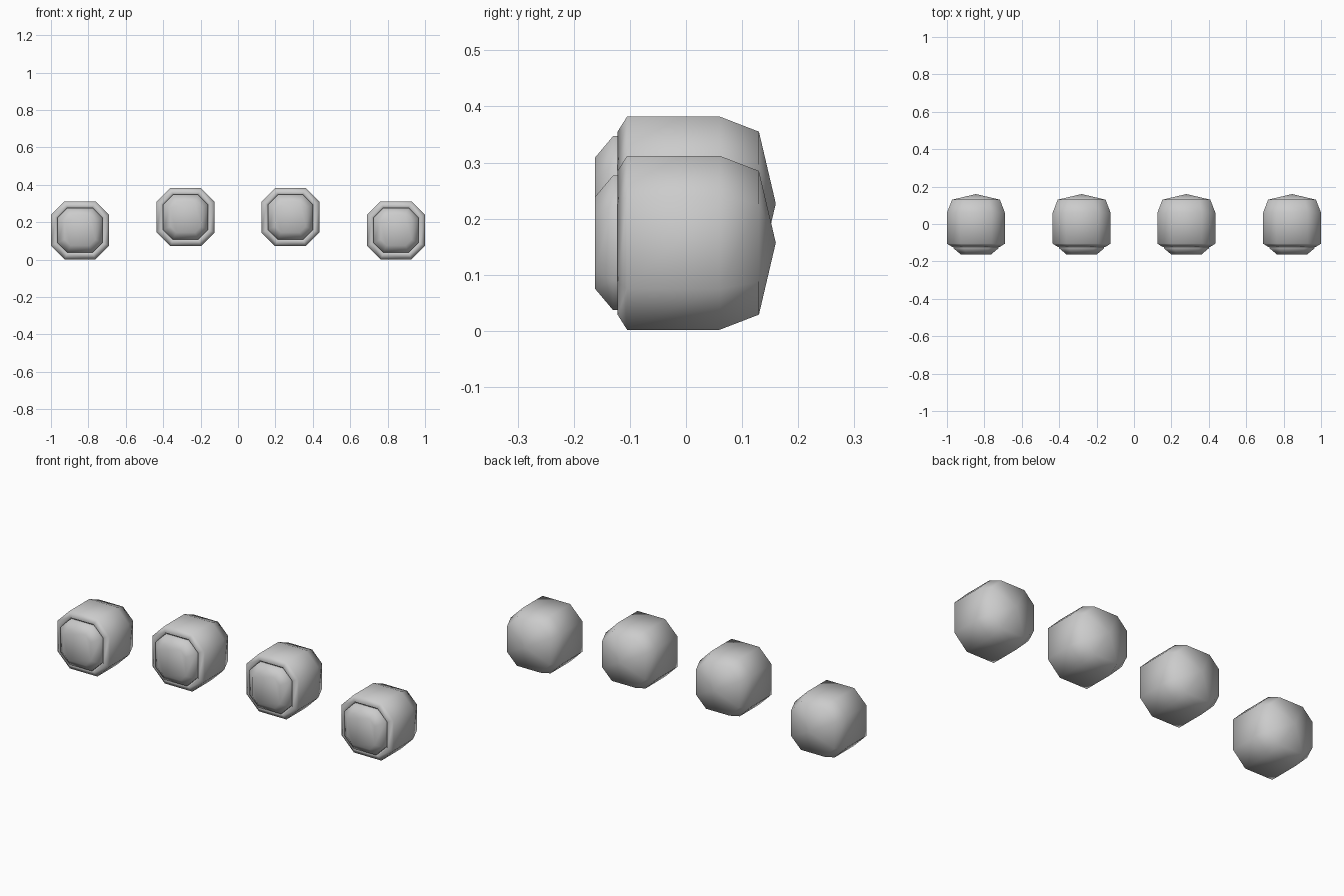
import bpy
import bmesh

cube = bpy.data.objects.get("Cube")
if cube:
    bpy.data.objects.remove(cube, do_unlink=True)

GREY = (0.6, 0.6, 0.6, 1)
grey = bpy.data.materials.new("plain_grey")
grey.use_nodes = True
grey.diffuse_color = GREY
grey.node_tree.nodes["Principled BSDF"].inputs["Base Color"].default_value = GREY


def octagon(bm, y, half, flat):
    """Ring of a square with cut corners, facing along y."""
    points = [(half, flat), (flat, half), (-flat, half), (-half, flat),
              (-half, -flat), (-flat, -half), (flat, -half), (half, -flat)]
    return [bm.verts.new((x, y, z)) for x, z in points]


def loft(name, rings, centre, apex=None):
    """Skin octagon rings, with a face at the front and an optional point at the back."""
    bm = bmesh.new()
    loops = [octagon(bm, *ring) for ring in rings]
    for a, b in zip(loops, loops[1:]):
        for i in range(8):
            j = (i + 1) % 8
            bm.faces.new((a[i], a[j], b[j], b[i]))
    bm.faces.new(loops[0])
    if apex is not None:
        tip = bm.verts.new((0, apex, 0))
        for i in range(8):
            bm.faces.new((loops[-1][i], loops[-1][(i + 1) % 8], tip))
    bmesh.ops.recalc_face_normals(bm, faces=bm.faces)
    mesh = bpy.data.meshes.new(name)
    bm.to_mesh(mesh)
    bm.free()
    mesh.materials.append(grey)
    mesh.shade_smooth()
    obj = bpy.data.objects.new(name, mesh)
    obj.location = centre
    bpy.context.collection.objects.link(obj)


# Sections from front to back: y, half width, half length of the flat side
HOUSING = [(-0.112, 0.122, 0.068), (-0.122, 0.128, 0.071), (-0.105, 0.155, 0.082),
           (0.06, 0.155, 0.082), (0.13, 0.128, 0.07)]
LENS = [(-0.162, 0.082, 0.05), (-0.13, 0.12, 0.067), (-0.105, 0.12, 0.067)]

# Two pairs of lamps, the outer pair lower
for pair, x, z in (("outer", 0.845, 0.157), ("inner", 0.28, 0.227)):
    for side, sign in (("left", 1), ("right", -1)):
        centre = (sign * x, 0, z)
        loft(f"{pair}_{side}_housing", HOUSING, centre, apex=0.16)
        loft(f"{pair}_{side}_lens", LENS, centre)
